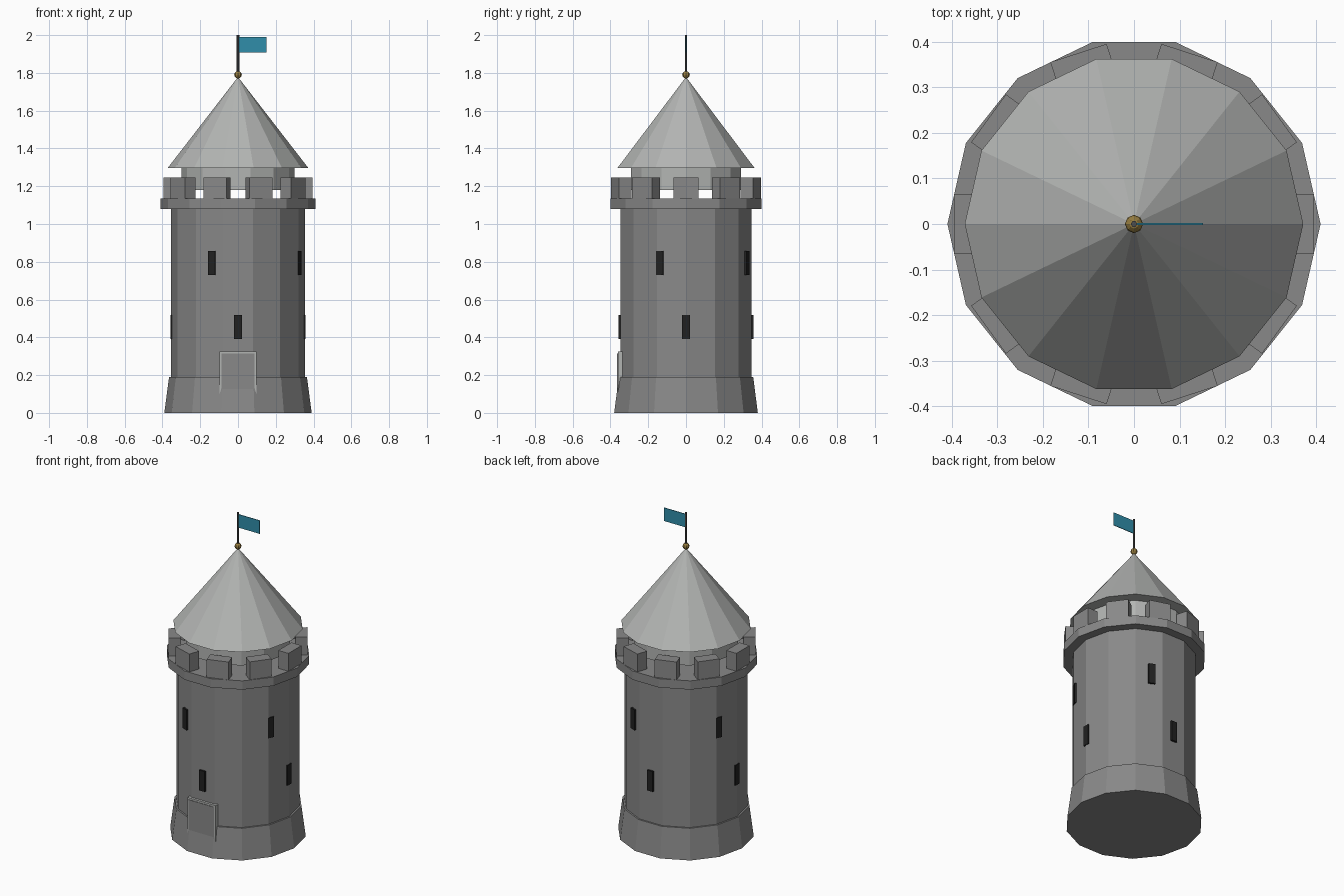
import bpy, math
from mathutils import Matrix, Vector

cube = bpy.data.objects.get("Cube")
if cube:
    bpy.data.objects.remove(cube, do_unlink=True)


def material(name, r, g, b):
    m = bpy.data.materials.new(name)
    m.use_nodes = True
    m.diffuse_color = (r, g, b, 1)
    bsdf = m.node_tree.nodes["Principled BSDF"]
    bsdf.inputs["Base Color"].default_value = (r, g, b, 1)
    bsdf.inputs["Roughness"].default_value = 0.9
    return m


STONE = material("grey stone", 0.25, 0.25, 0.25)
PALE = material("pale stone", 0.45, 0.46, 0.45)
DARK = material("dark opening", 0.015, 0.015, 0.015)
IRON = material("dark iron", 0.08, 0.08, 0.08)
GOLD = material("old gold", 0.30, 0.20, 0.05)
CLOTH = material("teal cloth", 0.03, 0.27, 0.40)
SIDES = 14


def finish(name, mat):
    ob = bpy.context.object
    ob.name = ob.data.name = name
    ob.data.materials.append(mat)
    return ob


def drum(name, r1, r2, z1, z2, mat, sides=SIDES):
    """Faceted frustum with a corner on the +x axis."""
    bpy.ops.mesh.primitive_cone_add(vertices=sides, radius1=r1, radius2=r2,
                                    depth=z2 - z1, location=(0, 0, (z1 + z2) / 2))
    ob = finish(name, mat)
    # the primitive starts on +y, so turn it a quarter
    ob.data.transform(Matrix.Rotation(math.pi / 2, 4, 'Z'))
    return ob


def block(name, low, high, mat, angle=0):
    """Box between two corners, turned about the tower axis."""
    low, high = Vector(low), Vector(high)
    bpy.ops.mesh.primitive_cube_add(size=1)
    ob = finish(name, mat)
    ob.data.transform(Matrix.Rotation(angle, 4, 'Z')
                      @ Matrix.Translation((low + high) / 2)
                      @ Matrix.Diagonal((*(high - low), 1)))
    return ob


# Tower walls
drum("flared_base", 0.39, 0.365, 0, 0.19, STONE)
drum("tower_wall", 0.355, 0.355, 0.19, 1.08, STONE)
drum("parapet_ring", 0.41, 0.41, 1.08, 1.135, STONE)

# Battlements
for i in range(10):
    block(f"merlon_{i + 1}", (0.325, -0.065, 1.135), (0.395, 0.065, 1.247),
          STONE, i * math.tau / 10)

# Roof on its raised drum
drum("roof_drum", 0.30, 0.30, 1.18, 1.297, PALE)
drum("roof_cone", 0.372, 0, 1.297, 1.778, PALE)

# Arrow slits spiral round the tower in two rows
for i in range(4):
    turn = i * math.pi / 2
    for row, z, offset in (("lower", 0.39, 0), ("upper", 0.73, -0.405)):
        block(f"{row}_slit_{i + 1}", (0.32, -0.02, z), (0.358, 0.02, z + 0.127),
              DARK, turn + offset)

# Door in its pale surround
block("door_frame", (-0.098, -0.361, 0.001), (0.098, -0.30, 0.326), PALE)
block("door", (-0.087, -0.364, 0.001), (0.087, -0.30, 0.315), STONE)

# Finial, flagpole and flag
bpy.ops.mesh.primitive_uv_sphere_add(segments=8, ring_count=6, radius=0.02,
                                     location=(0, 0, 1.79))
finish("finial_ball", GOLD)
drum("flagpole", 0.007, 0.007, 1.78, 2.0, IRON, 6)
block("flag", (0.005, -0.002, 1.907), (0.152, 0.002, 1.99), CLOTH)
